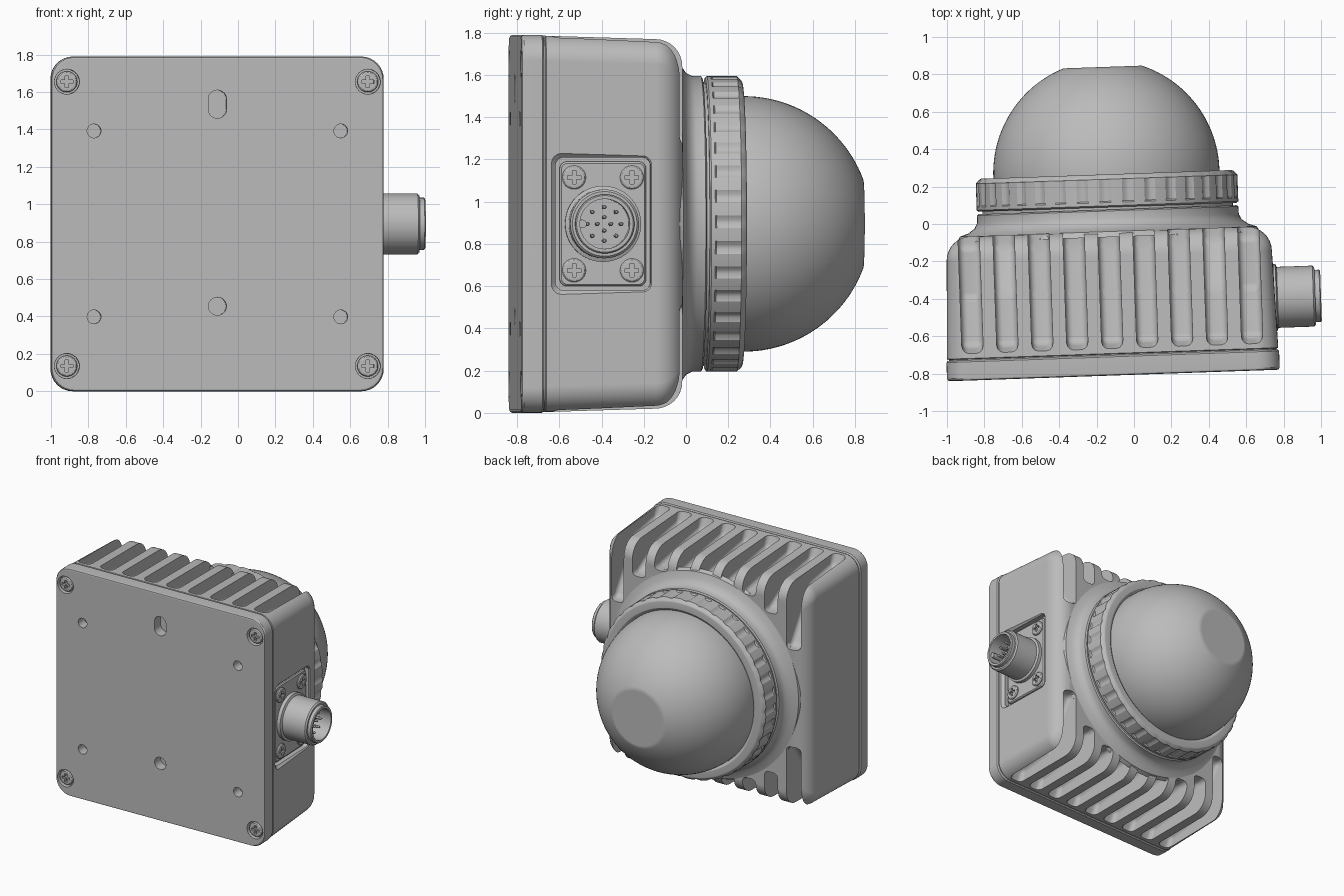
import bpy, bmesh, math
from mathutils import Matrix

cube = bpy.data.objects.get("Cube")
if cube:
    bpy.data.objects.remove(cube)

grey = bpy.data.materials.new("light_grey")
grey.use_nodes = True
grey.diffuse_color = (0.5, 0.5, 0.5, 1)
grey.node_tree.nodes["Principled BSDF"].inputs["Base Color"].default_value = (0.5, 0.5, 0.5, 1)

# Parts are built around the mounting face centre, then turned slightly
PLACE = Matrix.Translation((-0.11, -0.81, 0.895)) @ Matrix.Rotation(math.radians(2), 4, "Z")


# ---- cross-sections and lofting -------------------------------------------
def circle(r, segs=64, cu=0, cv=0):
    step = math.tau / segs
    return [(cu + r * math.cos(i * step), cv + r * math.sin(i * step)) for i in range(segs)]


def rounded_rect(hu, hv, r, cu=0, cv=0, n=8):
    pts = []
    for k, (su, sv) in enumerate(((1, 1), (-1, 1), (-1, -1), (1, -1))):
        for i in range(n + 1):
            a = math.pi / 2 * (k + i / n)
            pts.append((cu + su * (hu - r) + r * math.cos(a), cv + sv * (hv - r) + r * math.sin(a)))
    return pts


def plus(w, l, cu, cv):
    quarter = [(l, -w), (l, w), (w, w)]
    pts = []
    for k in range(4):
        c, s = round(math.cos(k * math.pi / 2)), round(math.sin(k * math.pi / 2))
        pts += [(cu + u * c - v * s, cv + u * s + v * c) for u, v in quarter]
    return pts


def loft(bm, sections, axis="y"):
    """Skin (position, outline) sections along an axis and cap both ends."""
    rings = []
    for a, pts in sections:
        rings.append([bm.verts.new((u, a, v) if axis == "y" else (a, u, v)) for u, v in pts])
    faces = [bm.faces.new(rings[0]), bm.faces.new(rings[-1])]
    for lo, hi in zip(rings, rings[1:]):
        for i in range(len(lo)):
            j = (i + 1) % len(lo)
            faces.append(bm.faces.new((lo[i], lo[j], hi[j], hi[i])))
    bmesh.ops.recalc_face_normals(bm, faces=faces)


def revolve(bm, profile, axis="y", segs=64, cu=0, cv=0):
    loft(bm, [(a, circle(r, segs, cu, cv)) for r, a in profile], axis)


def make(name, bm):
    mesh = bpy.data.meshes.new(name)
    bm.to_mesh(mesh)
    bm.free()
    mesh.materials.append(grey)
    ob = bpy.data.objects.new(name, mesh)
    bpy.context.collection.objects.link(ob)
    ob.matrix_world = PLACE
    return ob


def activate(ob):
    bpy.ops.object.select_all(action="DESELECT")
    ob.select_set(True)
    bpy.context.view_layer.objects.active = ob


def cut(ob, bm):
    cutter = make("cutter", bm)
    cutter.hide_render = True
    mod = ob.modifiers.new("cut", "BOOLEAN")
    mod.operation, mod.solver, mod.object = "DIFFERENCE", "EXACT", cutter
    activate(ob)
    bpy.ops.object.modifier_apply(modifier=mod.name)
    bpy.data.objects.remove(cutter)


def finish(ob):
    activate(ob)
    bpy.ops.object.shade_smooth_by_angle(angle=math.radians(30))
    ob.modifiers.new("even_shading", "WEIGHTED_NORMAL").keep_sharp = True


def shell(y, inset):
    return (y, rounded_rect(0.89 - inset, 0.895 - inset, 0.12))


# ---- finned housing ---------------------------------------------------------
sections = [shell(0.09, 0.014), shell(0.114, 0.014), shell(0.118, 0.004), shell(0.64, 0.02)]
for i in range(1, 9):
    a = math.pi / 2 * i / 8
    sections.append(shell(0.64 + 0.13 * math.sin(a), 0.15 - 0.13 * math.cos(a)))
bm = bmesh.new()
loft(bm, sections)
housing = make("housing", bm)

# cooling grooves on top and bottom, running over the back edge
grooves = bmesh.new()
for i in range(-4, 5):
    x = i * 0.187
    end = min(0.72, math.sqrt(0.84 ** 2 - x * x))
    profile = [(0.12, 0.95), (0.18, 0.8), (0.45, 0.76), (0.7, end), (1, end), (1, 0.95)]
    for side in (1, -1):
        one = bmesh.new()
        outline = [(y, side * z) for y, z in profile]
        loft(one, [(x - 0.057, outline), (x + 0.057, outline)], "x")
        bmesh.ops.bevel(one, geom=one.edges[:], offset=0.035, segments=3, profile=0.5, affect="EDGES")
        temp = bpy.data.meshes.new("temp")
        one.to_mesh(temp)
        one.free()
        grooves.from_mesh(temp)
        bpy.data.meshes.remove(temp)
cut(housing, grooves)

# recess for the connector
CY = 0.387
bm = bmesh.new()
loft(bm, [(0.83, rounded_rect(0.225, 0.315, 0.04, CY)), (0.865, rounded_rect(0.225, 0.315, 0.04, CY)),
          (0.885, rounded_rect(0.245, 0.335, 0.05, CY)), (1, rounded_rect(0.245, 0.335, 0.05, CY))], "x")
cut(housing, bm)
finish(housing)

# ---- mounting plate -----------------------------------------------------------
bm = bmesh.new()
loft(bm, [shell(0, 0.014), shell(0.004, 0.005), shell(0.014, 0), shell(0.1, 0), shell(0.108, 0.008)])
plate = make("mounting_plate", bm)
plate_screws = [(sx * 0.805, sz * 0.76) for sx in (1, -1) for sz in (1, -1)]
bm = bmesh.new()
for u, v in plate_screws:
    revolve(bm, [(0.074, -0.05), (0.066, 0.008), (0.066, 0.04)], segs=32, cu=u, cv=v)
for sx in (1, -1):
    for sz in (1, -1):
        revolve(bm, [(0.037, -0.05), (0.037, 0.08)], segs=24, cu=sx * 0.66, cv=sz * 0.497)
revolve(bm, [(0.048, -0.05), (0.048, 0.08)], segs=32, cv=-0.44)
slot = rounded_rect(0.049, 0.075, 0.0485, cv=0.64)
loft(bm, [(-0.05, slot), (0.08, slot)])
cut(plate, bm)
finish(plate)


# ---- cross-head screws ----------------------------------------------------------
def screws(name, places, axis, top, out):
    heads, crosses = bmesh.new(), bmesh.new()
    for u, v in places:
        revolve(heads, [(0.056, top - out * 0.05), (0.056, top - out * 0.01),
                        (0.05, top - out * 0.003), (0.04, top)], axis, 32, u, v)
        outline = plus(0.009, 0.032, u, v)
        loft(crosses, [(top - out * 0.022, outline), (top + out * 0.02, outline)], axis)
    ob = make(name, heads)
    cut(ob, crosses)
    finish(ob)


screws("plate_screws", plate_screws, "y", 0.004, -1)
screws("connector_screws", [(CY + su * 0.137, sv * 0.22) for su in (1, -1) for sv in (1, -1)], "x", 0.875, 1)

# ---- connector ------------------------------------------------------------------
bm = bmesh.new()
loft(bm, [(0.8, rounded_rect(0.205, 0.295, 0.035, CY)), (0.85, rounded_rect(0.205, 0.295, 0.035, CY)),
          (0.858, rounded_rect(0.197, 0.287, 0.03, CY))], "x")
finish(make("connector_flange", bm))

bm = bmesh.new()
revolve(bm, [(0.18, 0.82), (0.18, 0.885), (0.163, 0.892), (0.163, 1.083), (0.153, 1.093), (0.14, 1.093),
             (0.14, 1.118), (0.134, 1.124), (0.118, 1.124), (0.118, 0.98)], "x", cu=CY)
finish(make("connector_barrel", bm))

bm = bmesh.new()
for count, radius in ((8, 0.08), (4, 0.032)):
    for u, v in circle(radius, count, CY):
        revolve(bm, [(0.01, 0.96), (0.01, 1.06), (0.005, 1.068)], "x", 12, u, v)
revolve(bm, [(0.02, 0.96), (0.02, 1.1)], "x", 16, CY - 0.106, 0)
finish(make("connector_pins", bm))

# ---- dome collar, ring and dome ---------------------------------------------------
bm = bmesh.new()
revolve(bm, [(0.81, 0.74), (0.795, 0.77), (0.75, 0.785), (0.715, 0.81), (0.7, 0.84), (0.7, 0.88),
             (0.69, 0.887), (0.67, 0.887), (0.67, 0.92)], segs=128)
finish(make("dome_collar", bm))


def ring_section(y, r, notch=0.0):
    """Circle of 216 steps with 36 shallow grip notches."""
    pts = circle(1, 216)
    return (y, [(u * (r - notch * (i % 6 < 2)), v * (r - notch * (i % 6 < 2))) for i, (u, v) in enumerate(pts)])


bm = bmesh.new()
loft(bm, [ring_section(0.9, 0.66), ring_section(0.9, 0.69), ring_section(0.908, 0.7), ring_section(0.925, 0.7),
          ring_section(0.932, 0.7, 0.012), ring_section(1.045, 0.7, 0.012), ring_section(1.05, 0.7, 0.006),
          ring_section(1.07, 0.682), ring_section(1.076, 0.67), ring_section(1.076, 0.625),
          ring_section(1.06, 0.6)])
finish(make("grip_ring", bm))

R, flat = 0.605, 0.21
profile = [(R, 1.0)]
for i in range(25):
    a = math.acos(flat / R) * i / 24
    profile.append((R * math.cos(a), 1.083 + R * math.sin(a)))
bm = bmesh.new()
revolve(bm, profile, segs=96)
finish(make("dome", bm))
